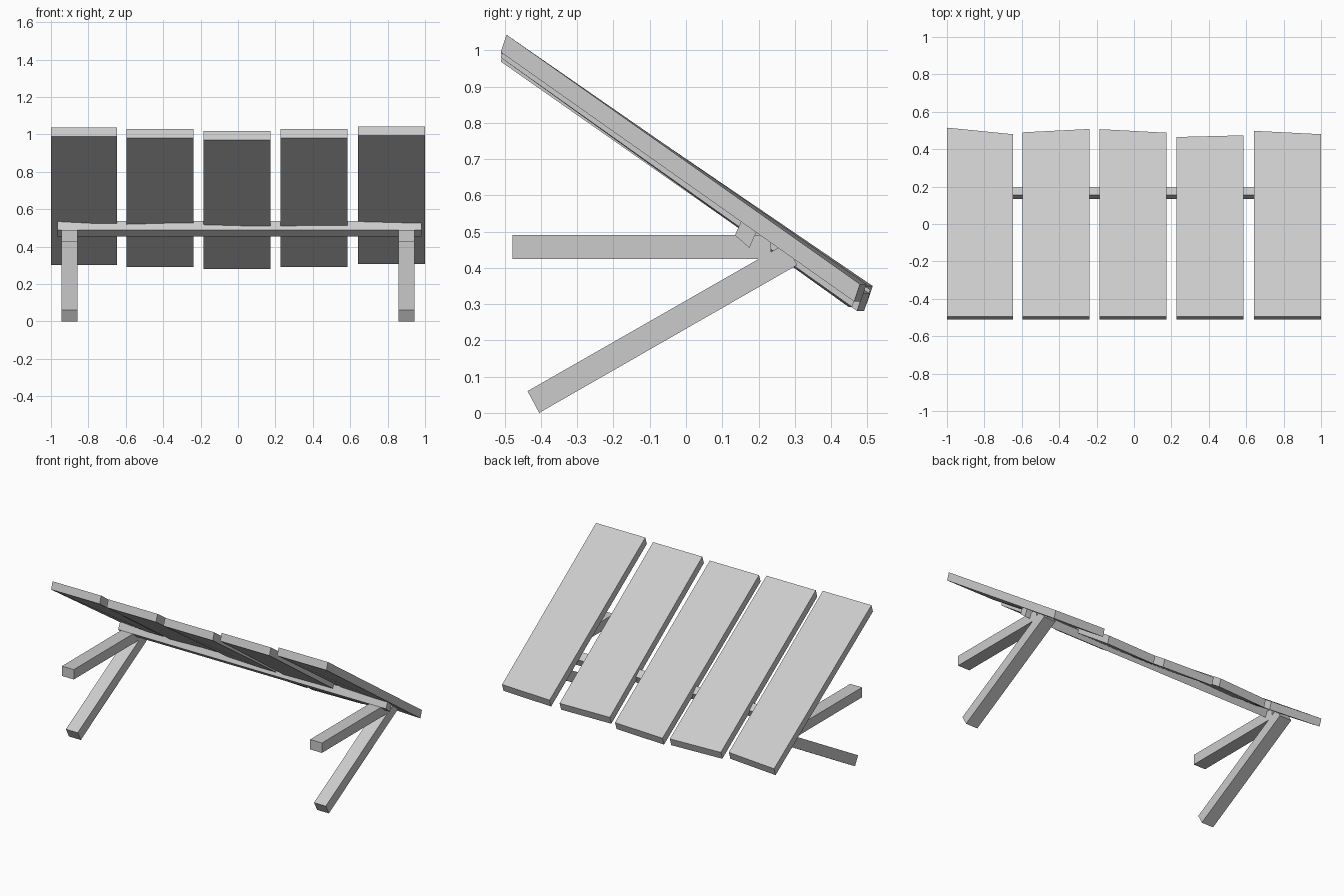
import bpy
import bmesh

cube = bpy.data.objects.get("Cube")
if cube:
    bpy.data.objects.remove(cube, do_unlink=True)

grey = bpy.data.materials.new("plain_grey")
grey.use_nodes = True
colour = (0.6, 0.6, 0.6, 1)
grey.diffuse_color = colour
grey.node_tree.nodes["Principled BSDF"].inputs["Base Color"].default_value = colour


def loft(name, left, right):
    """Solid bar between two matching sections of (x, y, z) points."""
    bm = bmesh.new()
    a = [bm.verts.new(p) for p in left]
    b = [bm.verts.new(p) for p in right]
    bm.faces.new(a)
    bm.faces.new(b[::-1])
    for i in range(len(a)):
        j = (i + 1) % len(a)
        bm.faces.new((a[i], b[i], b[j], a[j]))
    bmesh.ops.recalc_face_normals(bm, faces=bm.faces)
    mesh = bpy.data.meshes.new(name)
    bm.to_mesh(mesh)
    bm.free()
    mesh.materials.append(grey)
    obj = bpy.data.objects.new(name, mesh)
    bpy.context.collection.objects.link(obj)
    return obj


def prism(name, x0, x1, section):
    """Bar along x with a constant (y, z) section."""
    return loft(name, [(x0, y, z) for y, z in section],
                [(x1, y, z) for y, z in section])


# Sloping planks with unevenly cut lower ends
def plank_section(x, top, back):
    skew, thick, drop = 0.016, 0.048, 0.688
    front = -0.495
    return [(x, front, top), (x, front - skew, top - thick),
            (x, back - skew, top - thick - drop), (x, back, top - drop)]


# left x, right x, top height, back y at left, back y at right
planks = [
    (-1.0, -0.647, 1.038, 0.515, 0.48),
    (-0.596, -0.238, 1.028, 0.49, 0.508),
    (-0.184, 0.174, 1.017, 0.507, 0.488),
    (0.228, 0.586, 1.028, 0.465, 0.474),
    (0.642, 1.0, 1.043, 0.498, 0.48),
]
for n, (x0, x1, top, back0, back1) in enumerate(planks, 1):
    loft(f"plank_{n}", plank_section(x0, top, back0), plank_section(x1, top, back1))

# Crossbeam under the planks
prism("crossbeam", -0.965, 0.98,
      [(0.135, 0.49), (0.156, 0.537), (0.195, 0.502), (0.175, 0.455)])

# Slanted leg and level arm on each side
for side, x0 in (("right", -0.944), ("left", 0.858)):
    x1 = x0 + 0.086
    prism(f"{side}_leg", x0, x1,
          [(-0.405, 0.0), (-0.437, 0.06), (0.273, 0.466), (0.307, 0.408)])
    prism(f"{side}_arm", x0, x1,
          [(-0.478, 0.425), (-0.478, 0.49), (0.235, 0.49), (0.235, 0.425)])
